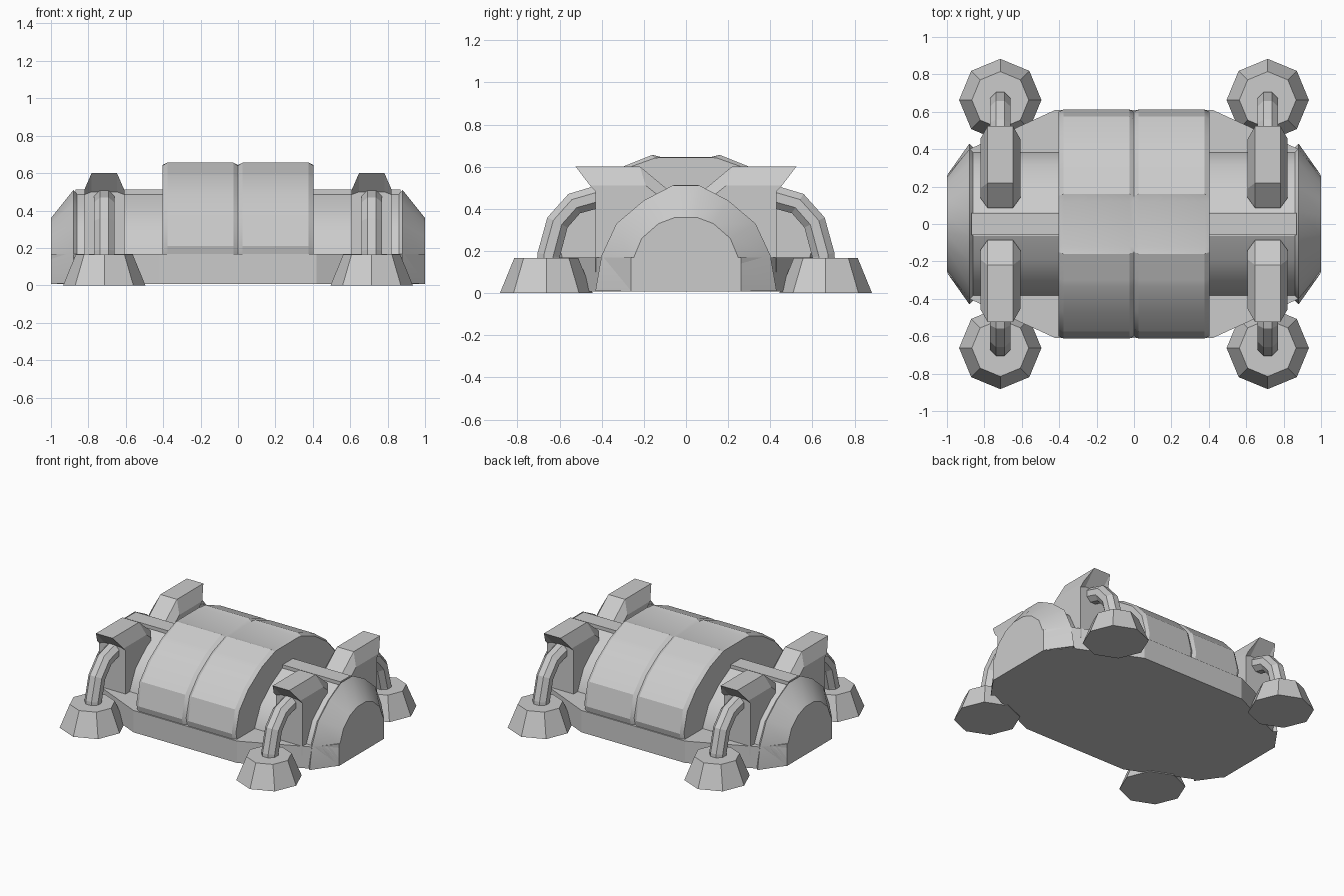
import bpy, bmesh, math
from mathutils import Vector

if "Cube" in bpy.data.objects:
    bpy.data.objects.remove(bpy.data.objects["Cube"])


def make(name, rings, smooth=None):
    """Skin a series of equal-length closed rings and cap both ends."""
    bm = bmesh.new()
    vs = [[bm.verts.new(p) for p in r] for r in rings]
    n = len(vs[0])
    for a, b in zip(vs, vs[1:]):
        for i in range(n):
            j = (i + 1) % n
            bm.faces.new((a[i], a[j], b[j], b[i]))
    bm.faces.new(vs[0])
    bm.faces.new(vs[-1])
    bmesh.ops.recalc_face_normals(bm, faces=bm.faces)
    me = bpy.data.meshes.new(name)
    bm.to_mesh(me)
    bm.free()
    ob = bpy.data.objects.new(name, me)
    bpy.context.collection.objects.link(ob)
    if smooth:
        bpy.ops.object.select_all(action='DESELECT')
        ob.select_set(True)
        bpy.context.view_layer.objects.active = ob
        bpy.ops.object.shade_smooth_by_angle(angle=math.radians(smooth))
    return ob


def arch(x, half):
    """Mirror a half profile (y, z), listed bottom to top, into a ring at x."""
    pts = list(half) + [(-y, z) for y, z in reversed(half)]
    return [(x, y, z) for y, z in pts]


# Base plate: elongated twelve-cornered slab
quad = [(1, .26), (.88, .40), (.42, .61)]
outline = (quad + [(-x, y) for x, y in reversed(quad)]
           + [(-x, -y) for x, y in quad] + [(x, -y) for x, y in reversed(quad)])
make("base_plate", [[(x, y, z) for x, y in outline] for z in (.008, .168)])

# Hull: long arched body with raised rims and tapered ends
end = [(.26, .01), (.26, .14), (.21, .26), (.13, .33), (.05, .36)]
rim = [(.43, .01), (.40, .18), (.33, .33), (.20, .44), (.065, .51)]
skin = [(.41, .01), (.38, .18), (.315, .315), (.19, .42), (.065, .487)]
make("hull", [arch(x, p) for x, p in (
    (-1, end), (-.88, rim), (-.86, skin), (.86, skin), (.88, rim), (1, end))], 25)

# Spine bar along the top of the hull
make("spine", [[(x, y, z) for y, z in
                ((-.06, .40), (.06, .40), (.06, .512), (-.06, .512))]
               for x in (-.87, .87)])

# Central drum: two padded sections with notches at the joints
ridge = [(.60, .16), (.612, .21), (.575, .375), (.47, .49),
         (.335, .585), (.30, .60), (.16, .656), (.12, .646)]
groove = [(.585, .16), (.60, .22), (.56, .365), (.46, .48),
          (.325, .57), (.29, .59), (.15, .64), (.12, .644)]
make("drum", [arch(x, p) for x, p in (
    (-.403, groove), (-.378, ridge), (-.025, ridge), (0, groove),
    (.025, ridge), (.378, ridge), (.403, groove))], 25)

# Corner assemblies
CX = .715
core = [(.43, .10), (.43, .50), (.525, .602), (.22, .602), (.085, .49), (.085, .10)]
side = [(.43, .10), (.43, .485), (.455, .51), (.19, .51), (.14, .47), (.14, .10)]
path = [(.655, .12), (.652, .18), (.61, .335), (.53, .425), (.40, .462)]
for sx in (-1, 1):
    for sy in (-1, 1):
        tag = ("left" if sx < 0 else "right") + ("_front" if sy < 0 else "_back")

        # Bracket block with bevelled overhanging head
        make("bracket_" + tag, [[(sx * CX + dx, sy * y, z) for y, z in prof]
                                for dx, prof in ((-.107, side), (-.067, core),
                                                 (.067, core), (.107, side))])

        # Bent pipe strut
        rings = []
        for i, (y, z) in enumerate(path):
            a = Vector(path[max(i - 1, 0)])
            b = Vector(path[min(i + 1, len(path) - 1)])
            t = (b - a).normalized()
            ring = []
            for k in range(8):
                ang = math.radians(22.5 + 45 * k)
                u, v = .058 * math.cos(ang), .058 * math.sin(ang)
                ring.append((sx * CX + u, sy * (y + v * t.y), z - v * t.x))
            rings.append(ring)
        make("strut_" + tag, rings)

        # Eight-sided tapered foot
        make("foot_" + tag, [[(sx * CX + r * math.cos(k * math.pi / 4),
                               sy * .663 + r * math.sin(k * math.pi / 4), z)
                              for k in range(8)]
                             for r, z in ((.22, 0), (.152, .166))])
